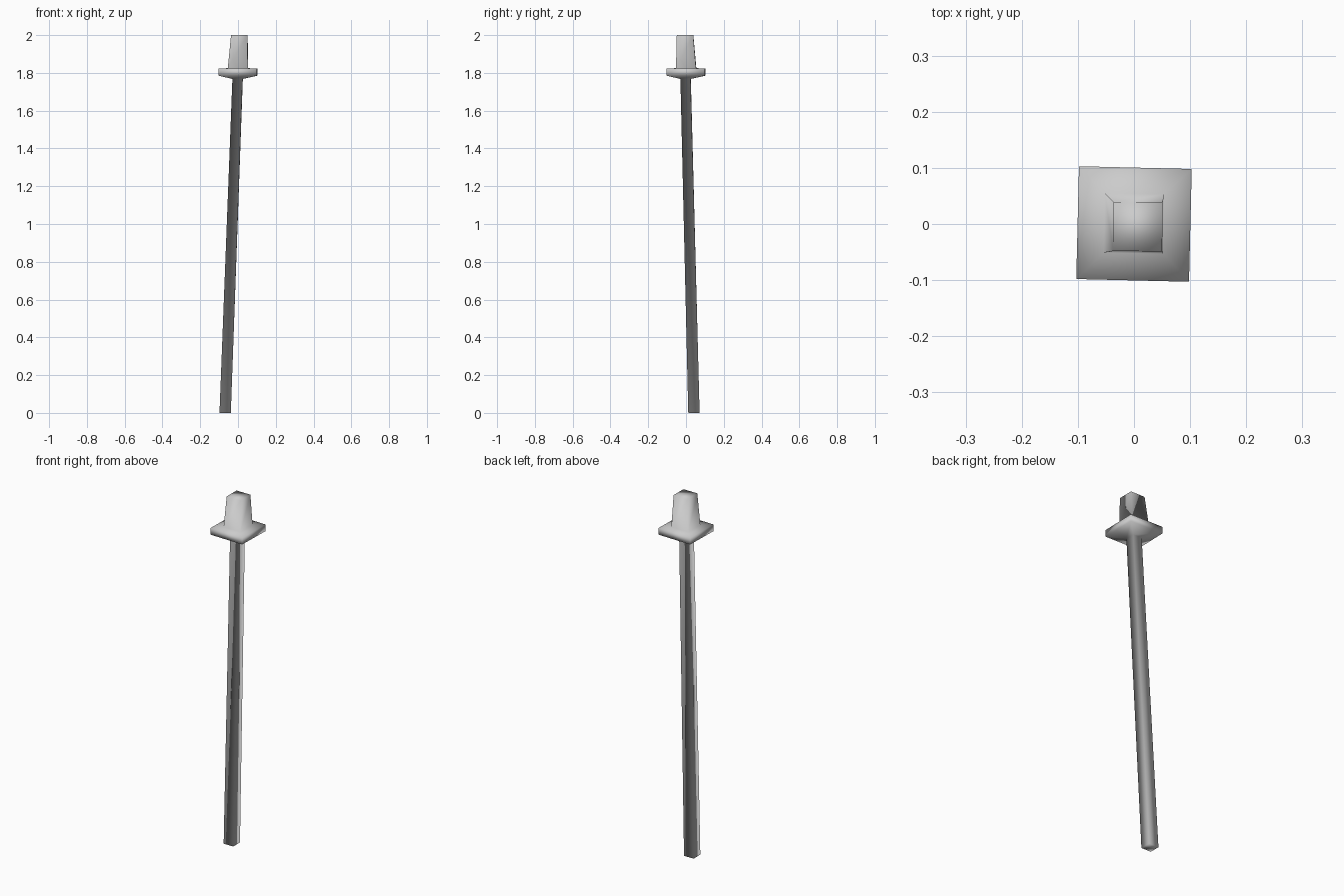
import bpy, bmesh, math

if "Cube" in bpy.data.objects:
    bpy.data.objects.remove(bpy.data.objects["Cube"])

# Square cross-sections from foot to tip: cx, cy, z, half width, turn in degrees
SECTIONS = [
    (-0.068, 0.042, 0.000, 0.030, 0.0),    # foot of the leaning post
    (-0.002, -0.002, 1.768, 0.027, -1.4),  # post meets collar
    (0.0, 0.0, 1.785, 0.100, -1.4),        # collar lower rim
    (0.0, 0.0, 1.823, 0.1005, -1.4),       # collar upper rim
    (0.0, 0.001, 1.825, 0.053, -1.0),      # base of head
    (0.007, -0.005, 2.000, 0.0435, -0.5),  # top of head
]


def square_ring(bm, cx, cy, z, half, turn):
    ring = []
    for i in range(4):
        a = math.radians(45 + 90 * i + turn)
        r = half * math.sqrt(2)
        ring.append(bm.verts.new((cx + r * math.cos(a), cy + r * math.sin(a), z)))
    return ring


# Post, collar and head as one continuous loft
bm = bmesh.new()
rings = [square_ring(bm, *s) for s in SECTIONS]
for low, high in zip(rings, rings[1:]):
    for i in range(4):
        j = (i + 1) % 4
        bm.faces.new((low[i], low[j], high[j], high[i]))
bm.faces.new(rings[0][::-1])
bm.faces.new(rings[-1])
bmesh.ops.recalc_face_normals(bm, faces=bm.faces[:])
for f in bm.faces:
    f.smooth = True

mesh = bpy.data.meshes.new("leaning_post")
bm.to_mesh(mesh)
bm.free()
post = bpy.data.objects.new("leaning_post", mesh)
bpy.context.collection.objects.link(post)
